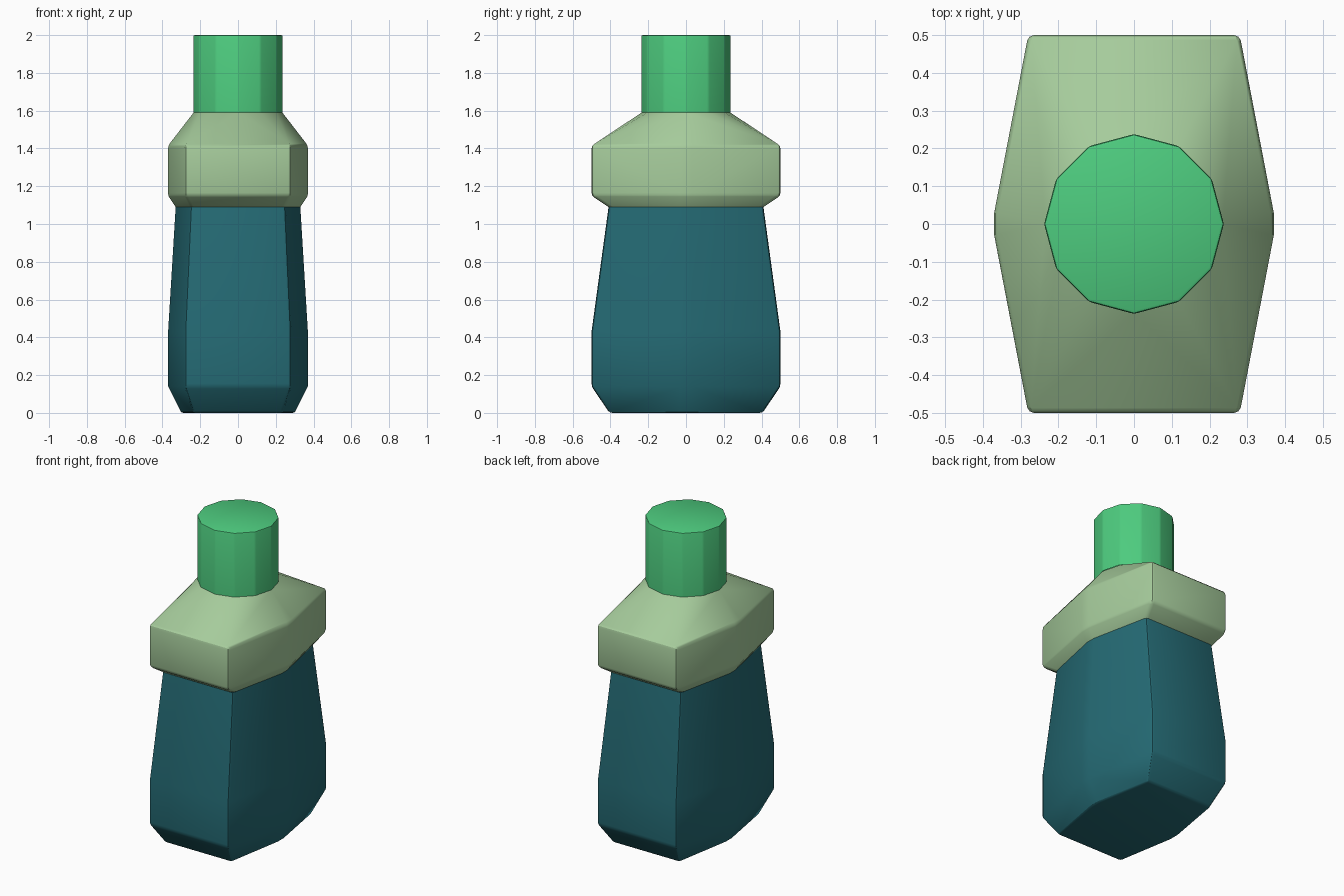
import bpy, bmesh, math

cube = bpy.data.objects.get("Cube")
if cube:
    bpy.data.objects.remove(cube)


def material(name, color):
    mat = bpy.data.materials.new(name)
    mat.use_nodes = True
    mat.diffuse_color = (*color, 1)
    mat.node_tree.nodes["Principled BSDF"].inputs["Base Color"].default_value = (*color, 1)
    return mat


def hexagon(side, corner, depth, z):
    """Long six-sided ring with slightly blunted side points."""
    return [(sx * x, sy * y, z) for sx in (-1, 1) for sy in (-1, 1)
            for x, y in ((side, 0.03), (corner, depth))]


def circle(radius, z, sides=12):
    steps = [math.tau * i / sides for i in range(sides)]
    return [(radius * math.cos(a), radius * math.sin(a), z) for a in steps]


def shell(name, rings, mat, bevel, open_up=False, open_down=False):
    """Wrap stacked rings in a convex skin, open where another part joins."""
    bm = bmesh.new()
    for ring in rings:
        for co in ring:
            bm.verts.new(co)
    bmesh.ops.convex_hull(bm, input=bm.verts)
    bmesh.ops.dissolve_limit(bm, angle_limit=math.radians(2), verts=bm.verts, edges=bm.edges)
    bmesh.ops.recalc_face_normals(bm, faces=bm.faces)
    hidden = [f for f in bm.faces if (open_up and f.normal.z > 0.99)
              or (open_down and f.normal.z < -0.99)]
    bmesh.ops.delete(bm, geom=hidden, context='FACES')
    mesh = bpy.data.meshes.new(name)
    bm.to_mesh(mesh)
    bm.free()
    mesh.materials.append(mat)
    obj = bpy.data.objects.new(name, mesh)
    bpy.context.collection.objects.link(obj)
    # Soften the sharp edges
    mod = obj.modifiers.new("Soft edges", 'BEVEL')
    mod.width = bevel
    mod.segments = 2
    mod.limit_method = 'ANGLE'
    mod.angle_limit = math.radians(28)
    bpy.ops.object.select_all(action='DESELECT')
    obj.select_set(True)
    bpy.context.view_layer.objects.active = obj
    bpy.ops.object.modifier_apply(modifier=mod.name)
    bpy.ops.object.shade_smooth_by_angle(angle=math.radians(26))
    return obj


teal = material("Deep teal", (0.018, 0.145, 0.175))
sage = material("Sage green", (0.38, 0.60, 0.33))
green = material("Bright green", (0.075, 0.60, 0.21))

# Tapered bottle body
shell("bottle_body", [
    hexagon(0.30, 0.235, 0.405, 0),
    hexagon(0.37, 0.28, 0.5, 0.14),
    hexagon(0.37, 0.28, 0.5, 0.43),
    hexagon(0.33, 0.25, 0.41, 1.09)], teal, 0.015, open_up=True)

# Shoulder blending from the six-sided body to the round neck
shell("bottle_shoulder", [
    hexagon(0.33, 0.25, 0.41, 1.09),
    hexagon(0.37, 0.28, 0.5, 1.15),
    hexagon(0.37, 0.28, 0.5, 1.415),
    circle(0.235, 1.59)], sage, 0.015, open_up=True, open_down=True)

# Round cap
shell("bottle_cap", [circle(0.238, 1.59), circle(0.238, 2)], green, 0.008, open_down=True)
